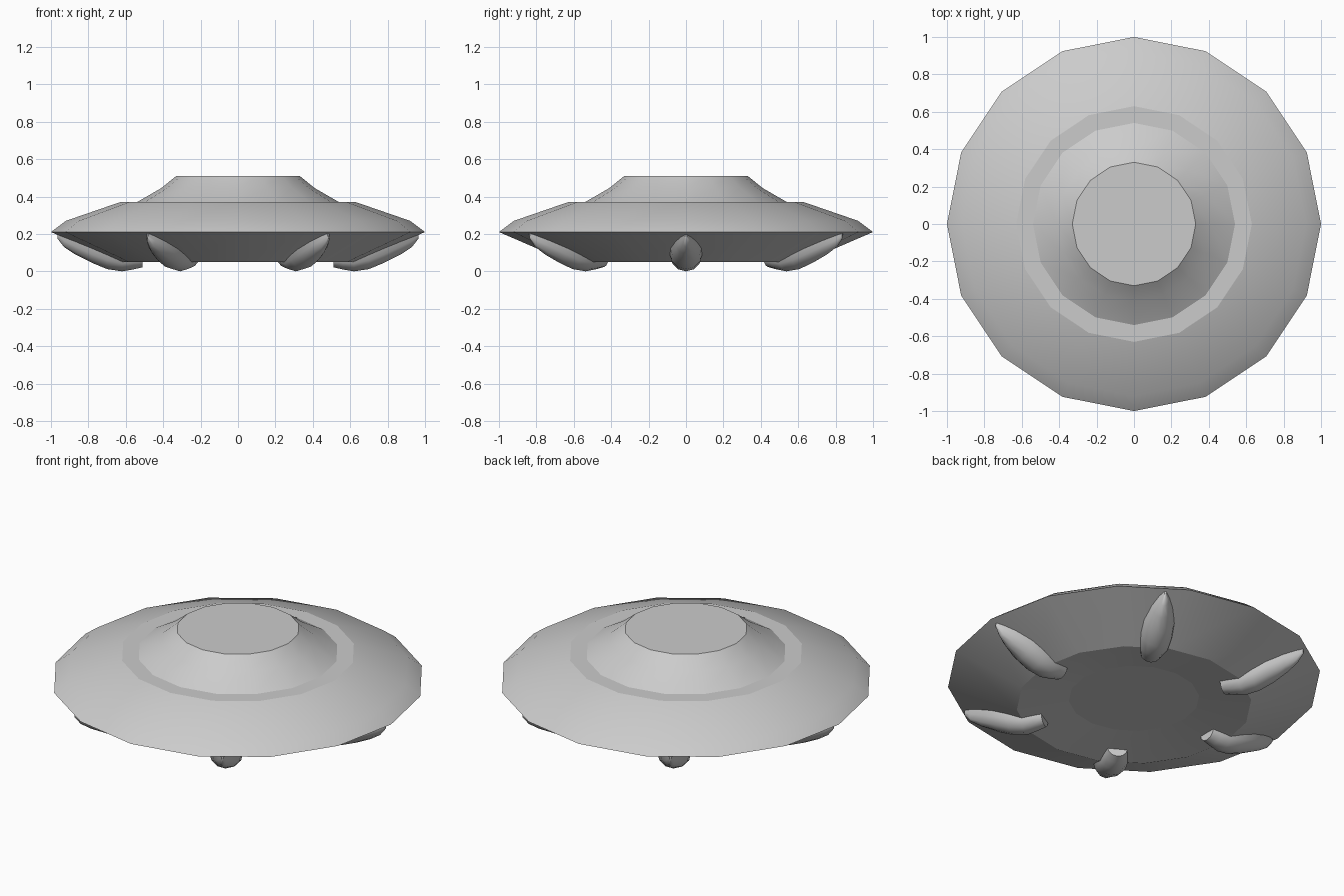
import bpy, bmesh
from math import sin, cos, pi, radians

cube = bpy.data.objects.get("Cube")
if cube:
    bpy.data.objects.remove(cube)

# Single grey finish
grey = bpy.data.materials.new("hull grey")
grey.use_nodes = True
colour = (0.6, 0.6, 0.6, 1)
grey.diffuse_color = colour
grey.node_tree.nodes["Principled BSDF"].inputs["Base Color"].default_value = colour


def loft(bm, rings, closed_ends=True):
    """Skin a list of vertex loops and cap both ends."""
    n = len(rings[0])
    for a, b in zip(rings, rings[1:]):
        for i in range(n):
            j = (i + 1) % n
            bm.faces.new((a[i], a[j], b[j], b[i]))
    bm.faces.new(rings[0])
    bm.faces.new(rings[-1])
    bmesh.ops.recalc_face_normals(bm, faces=bm.faces)
    for f in bm.faces:
        f.smooth = True


def finish(bm, name):
    mesh = bpy.data.meshes.new(name)
    bm.to_mesh(mesh)
    bm.free()
    mesh.materials.append(grey)
    obj = bpy.data.objects.new(name, mesh)
    bpy.context.collection.objects.link(obj)
    return obj


# Saucer hull: radius, height, and whether the ring is a hard edge
SIDES = 16
profile = [(0.35, 0.09, True), (0.63, 0.05, True), (1.0, 0.21, True),
           (0.92, 0.27, False), (0.63, 0.37, True), (0.54, 0.37, True),
           (0.41, 0.445, False), (0.33, 0.51, True)]
bm = bmesh.new()
rings = [[bm.verts.new((r * cos(2 * pi * i / SIDES), r * sin(2 * pi * i / SIDES), z))
          for i in range(SIDES)] for r, z, _ in profile]
loft(bm, rings)
for ring, (_, _, hard) in zip(rings, profile):
    for i in range(SIDES):
        bm.edges.get((ring[i], ring[(i + 1) % SIDES])).smooth = not hard
finish(bm, "saucer_hull")

# Landing pods: radius, half width, underside height, buried top height
stations = [(0.51, 0.055, 0.022, 0.075), (0.56, 0.07, 0.01, 0.08),
            (0.62, 0.083, 0.0, 0.08), (0.70, 0.09, 0.012, 0.105),
            (0.78, 0.086, 0.045, 0.135), (0.87, 0.06, 0.09, 0.175),
            (0.93, 0.03, 0.13, 0.195), (0.965, 0.006, 0.175, 0.205)]
ARC = 6
for k in range(6):
    bm = bmesh.new()
    rings = [[bm.verts.new((r, w * cos(pi * i / ARC),
                            top - (top - low) * sin(pi * i / ARC)))
              for i in range(ARC + 1)] for r, w, low, top in stations]
    loft(bm, rings)
    for edge in bm.edges:
        edge.smooth = edge.calc_face_angle() < radians(45)
    pod = finish(bm, f"landing_pod_{k + 1}")
    pod.rotation_euler.z = k * pi / 3
